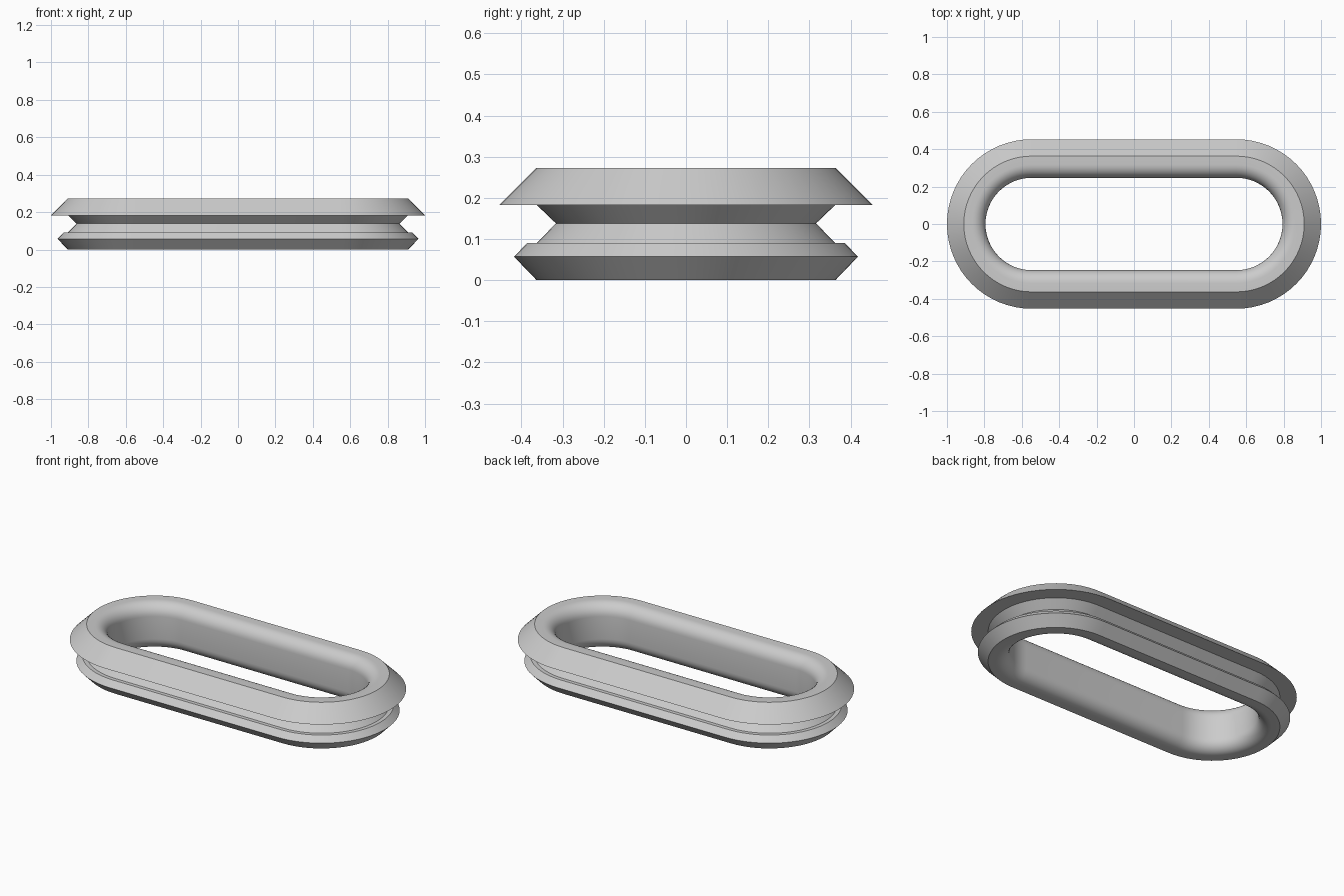
import bpy
import bmesh
import math

cube = bpy.data.objects.get("Cube")
if cube:
    bpy.data.objects.remove(cube, do_unlink=True)

HEIGHT = 0.273      # overall height
HALF_STRAIGHT = 0.547  # centre of each round end
BORE = 0.247        # radius of the opening's round ends
FILLET = 0.07       # rounding of the opening's rims
ARC_STEPS = 32

# Material
grey = bpy.data.materials.new("plain_grey")
grey.use_nodes = True
grey.diffuse_color = (0.6, 0.6, 0.6, 1)
grey.node_tree.nodes["Principled BSDF"].inputs["Base Color"].default_value = (0.6, 0.6, 0.6, 1)


def fillet(cz, start):
    """Quarter-round rim of the opening as (radius, z) points."""
    pts = []
    for i in range(9):
        a = start + math.pi / 2 * i / 8
        pts.append((BORE + FILLET + FILLET * math.cos(a), cz + FILLET * math.sin(a)))
    return pts


# Cross-section: outer lips and groove, then the rounded opening
profile = [(0.363, 0), (0.418, 0.057), (0.386, 0.09), (0.363, 0.09),
           (0.316, 0.138), (0.363, 0.183), (0.453, 0.183), (0.363, HEIGHT)]
profile += fillet(HEIGHT - FILLET, math.pi / 2)
profile += fillet(FILLET, math.pi)

# Path: two half circles joined by straight sides
path = []
for side in (0, 1):
    for i in range(ARC_STEPS + 1):
        angle = -math.pi / 2 + math.pi * (side + i / ARC_STEPS)
        path.append((HALF_STRAIGHT * (1 - 2 * side), angle))

# Sweep the section around the path
bm = bmesh.new()
rings = [[bm.verts.new((cx + r * math.cos(a), r * math.sin(a), z)) for r, z in profile]
         for cx, a in path]
n = len(profile)
for k, ring in enumerate(rings):
    following = rings[(k + 1) % len(rings)]
    for j in range(n):
        bm.faces.new((ring[j], following[j], following[(j + 1) % n], ring[(j + 1) % n]))
bmesh.ops.recalc_face_normals(bm, faces=bm.faces[:])
mesh = bpy.data.meshes.new("grommet_ring")
bm.to_mesh(mesh)
bm.free()
mesh.materials.append(grey)

ring_obj = bpy.data.objects.new("grommet_ring", mesh)
bpy.context.collection.objects.link(ring_obj)
bpy.ops.object.select_all(action='DESELECT')
ring_obj.select_set(True)
bpy.context.view_layer.objects.active = ring_obj
bpy.ops.object.shade_smooth_by_angle(angle=math.radians(30))
